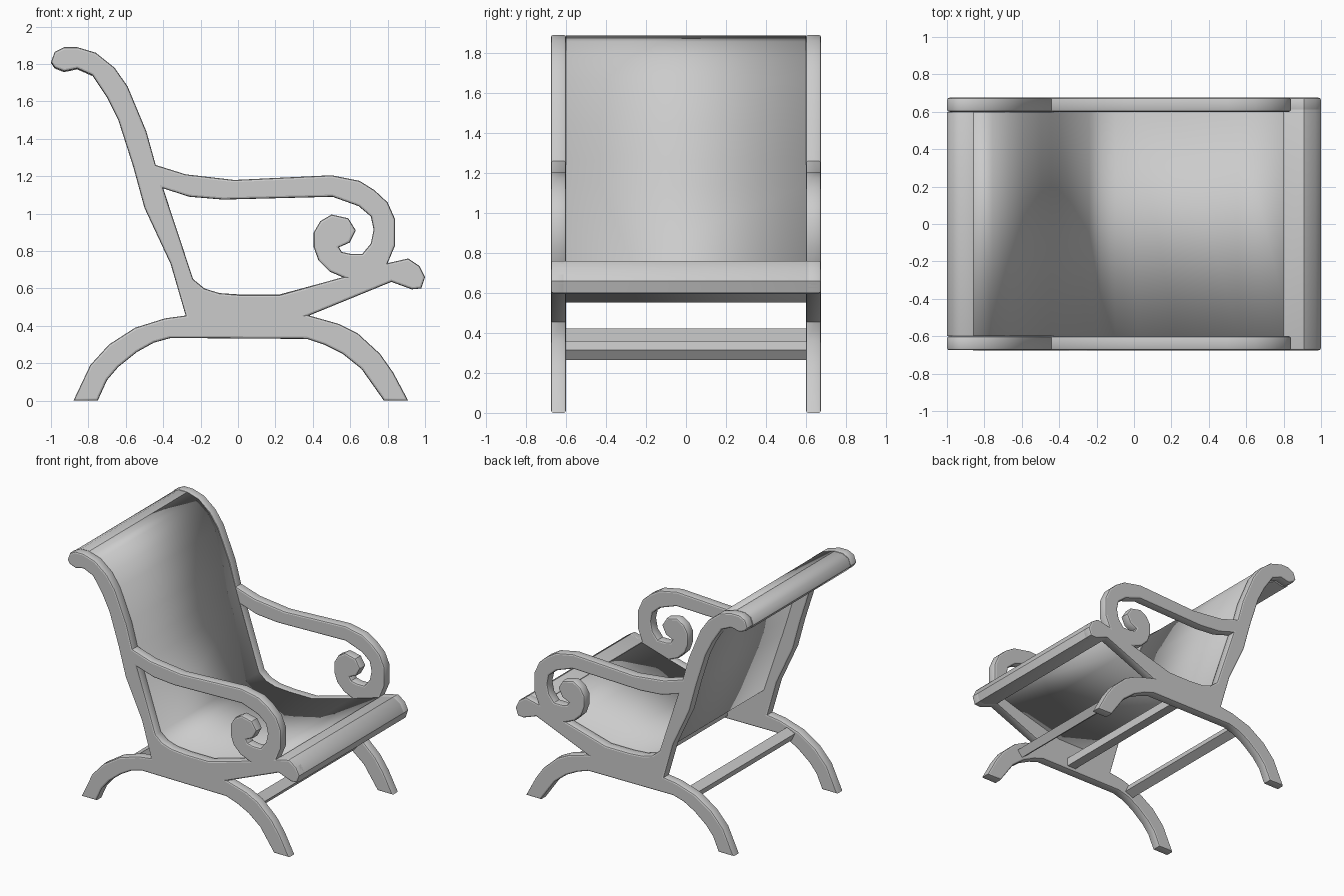
import bpy
import math
from mathutils import Matrix

HALF = 0.6          # inner half width between the side frames
FRAME = 0.075       # frame board thickness

cube = bpy.data.objects.get("Cube")
if cube:
    bpy.data.objects.remove(cube, do_unlink=True)

grey = bpy.data.materials.new("plain_grey")
grey.use_nodes = True
grey.diffuse_color = (0.6, 0.6, 0.6, 1)
grey.node_tree.nodes["Principled BSDF"].inputs["Base Color"].default_value = (0.6, 0.6, 0.6, 1)


def finish(obj, angle=40):
    """Apply the material and smooth the gentle edges."""
    obj.data.materials.clear()
    obj.data.materials.append(grey)
    bpy.ops.object.select_all(action="DESELECT")
    obj.select_set(True)
    bpy.context.view_layer.objects.active = obj
    bpy.ops.object.shade_smooth_by_angle(angle=math.radians(angle))


def board(name, outlines, y, thickness, bevel):
    """Cut closed x-z outlines (later ones are holes) from a board centred on y."""
    curve = bpy.data.curves.new(name, "CURVE")
    curve.dimensions = "2D"
    curve.fill_mode = "BOTH"
    curve.extrude = thickness / 2 - bevel
    curve.bevel_depth = bevel
    curve.bevel_resolution = 1
    curve.offset = -bevel
    for points in outlines:
        spline = curve.splines.new("POLY")
        spline.points.add(len(points) - 1)
        for p, (x, z) in zip(spline.points, points):
            p.co = (x, z, 0, 1)
        spline.use_cyclic_u = True
    temp = bpy.data.objects.new(name + "_curve", curve)
    bpy.context.collection.objects.link(temp)
    bpy.context.view_layer.update()
    mesh = bpy.data.meshes.new_from_object(temp.evaluated_get(bpy.context.evaluated_depsgraph_get()))
    bpy.data.objects.remove(temp, do_unlink=True)
    mesh.transform(Matrix.Translation((0, y, 0)) @ Matrix.Rotation(math.pi / 2, 4, "X"))
    obj = bpy.data.objects.new(name, mesh)
    bpy.context.collection.objects.link(obj)
    finish(obj)
    return obj


# Frame outline, section by section
leg_arch = [(-.88, 0), (-.75, 0), (-.70, .11), (-.64, .18), (-.54, .26), (-.45, .31), (-.36, .335),
            (.37, .33), (.46, .30), (.56, .25), (.66, .17), (.78, 0), (.91, 0), (.83, .15),
            (.76, .25), (.64, .36), (.54, .41), (.38, .455)]
front_tip = [(.82, .635), (.93, .595), (.98, .60), (1, .66), (.97, .72), (.91, .76), (.80, .735)]
arm_outer = [(.84, .83), (.84, .97), (.80, 1.06), (.73, 1.125), (.65, 1.175), (.50, 1.205),
             (-.02, 1.18), (-.28, 1.21), (-.44, 1.26)]
post_front = [(-.49, 1.44), (-.59, 1.68), (-.66, 1.78)]
head_roll = [(-.76, 1.86), (-.86, 1.89), (-.93, 1.89), (-.98, 1.865), (-1, 1.81), (-.98, 1.78),
             (-.93, 1.76), (-.86, 1.775), (-.78, 1.74)]
post_back = [(-.70, 1.62), (-.64, 1.50), (-.56, 1.25), (-.50, 1.03), (-.36, .73), (-.28, .455),
             (-.39, .44), (-.55, .39), (-.69, .30), (-.79, .19)]
outline = leg_arch + front_tip + arm_outer + post_front + head_roll + post_back

# Opening under the arm, including the scroll
seat_edge = [(-.40, 1.135), (-.24, .65), (-.18, .60), (-.10, .575), (.02, .565), (.22, .565), (.56, .66)]
scroll = [(.49, .69), (.43, .75), (.405, .82), (.405, .90), (.44, .96), (.50, .995), (.59, .975),
          (.63, .91), (.597, .845), (.54, .82), (.555, .795), (.60, .785), (.665, .785), (.71, .84),
          (.725, .915), (.71, .985), (.645, 1.04), (.505, 1.09)]
arm_under = [(-.08, 1.075), (-.26, 1.09)]
opening = seat_edge + scroll + arm_under

for side, y in (("left", 1), ("right", -1)):
    board("side_frame_" + side, [outline, opening], y * (HALF + FRAME / 2), FRAME, .012)

# Rounded cross rails at the seat front and the head
board("front_rail", [front_tip], 0, 2 * (HALF + FRAME), .012)
board("head_rail", [[(x, z - .004) for x, z in head_roll]], 0, 2 * HALF, .003)

# Sling: one thin sheet from the front rail, down the seat, up the back and over the head
path = [(.84, .735), (.56, .652), (.22, .56), (.02, .56), (-.10, .568), (-.18, .592), (-.245, .645),
        (-.41, 1.135), (-.45, 1.26), (-.505, 1.44), (-.60, 1.67), (-.67, 1.77), (-.76, 1.85), (-.86, 1.88)]
mesh = bpy.data.meshes.new("sling")
verts = [(x, s * HALF, z) for x, z in path for s in (-1, 1)]
faces = [(2 * i, 2 * i + 1, 2 * i + 3, 2 * i + 2) for i in range(len(path) - 1)]
mesh.from_pydata(verts, [], faces)
sling = bpy.data.objects.new("sling", mesh)
bpy.context.collection.objects.link(sling)
solid = sling.modifiers.new("thickness", "SOLIDIFY")
solid.thickness = .014
solid.offset = 0
finish(sling, 50)

# Stretchers between the leg arches, tilted to follow them
for name, x, z, tilt in (("front", .57, .312, 38), ("middle", .10, .39, 0), ("rear", -.47, .36, -25)):
    bpy.ops.mesh.primitive_cube_add(size=1, location=(x, 0, z), rotation=(0, math.radians(tilt), 0))
    bar = bpy.context.object
    bar.name = name + "_stretcher"
    bar.scale = (.075, 2 * HALF, .065)
    finish(bar, 30)
